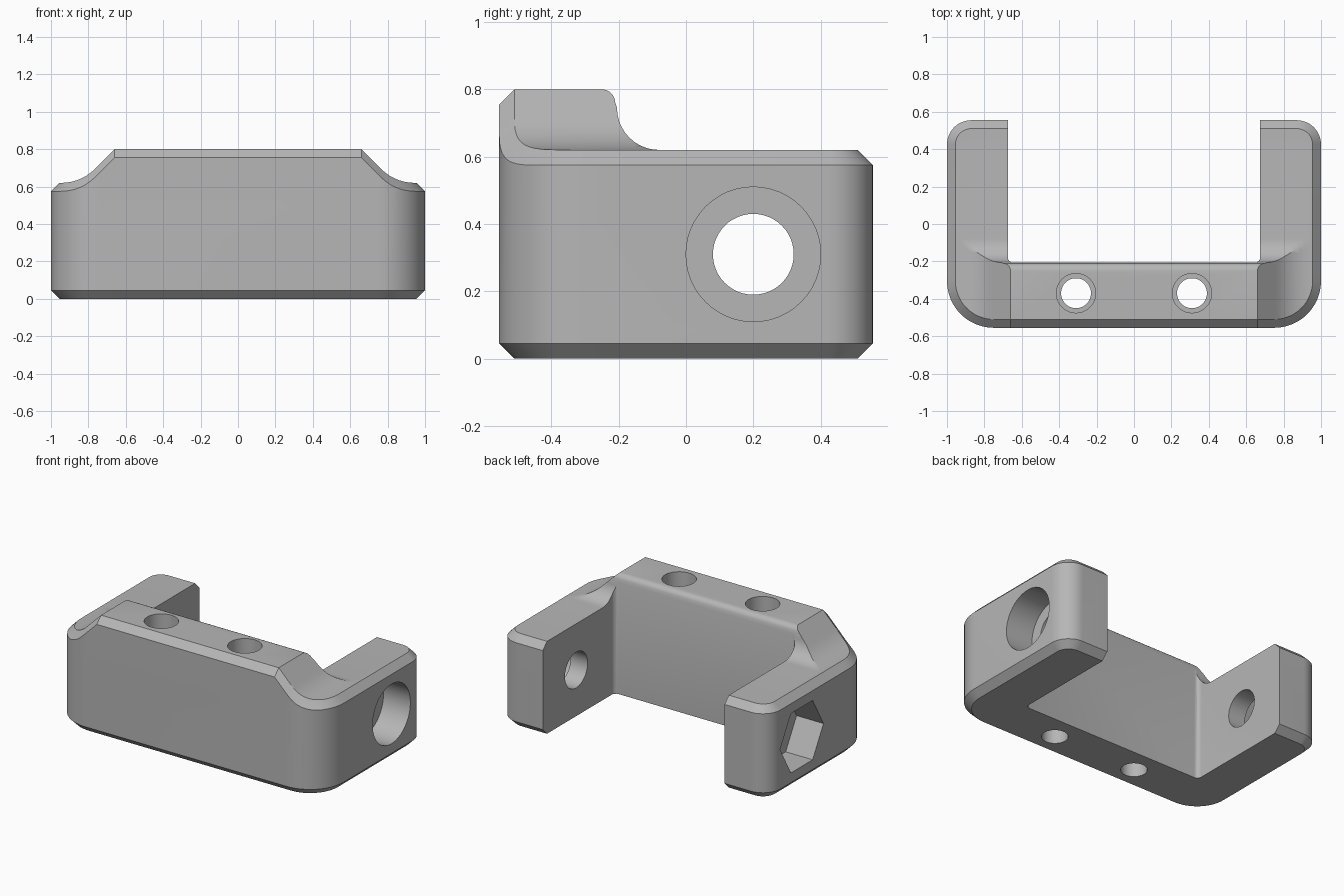
import bpy, bmesh, math
from mathutils import Vector

if "Cube" in bpy.data.objects:
    bpy.data.objects.remove(bpy.data.objects["Cube"], do_unlink=True)

HX, HY = 1.0, 0.555               # half width and half depth
R_FRONT, R_BACK = 0.25, 0.13      # plan corner radii
CH = 0.045                        # chamfer
ARM_Z, TOP_Z = 0.62, 0.8
WALL_Y, ARM_X = -0.207, 0.675     # inner faces of the front wall and arms

grey = bpy.data.materials.new("matte_grey")
grey.use_nodes = True
grey.diffuse_color = (0.47, 0.47, 0.47, 1)
grey.node_tree.nodes["Principled BSDF"].inputs["Base Color"].default_value = grey.diffuse_color


def make_object(name, bm):
    bmesh.ops.recalc_face_normals(bm, faces=bm.faces)
    mesh = bpy.data.meshes.new(name)
    bm.to_mesh(mesh)
    bm.free()
    mesh.materials.append(grey)
    ob = bpy.data.objects.new(name, mesh)
    bpy.context.collection.objects.link(ob)
    return ob


def arc(cx, cy, r, a0, a1, n=12):
    return [(cx + r * math.cos(math.radians(a0 + (a1 - a0) * i / n)),
             cy + r * math.sin(math.radians(a0 + (a1 - a0) * i / n))) for i in range(n + 1)]


def outline(inset):
    # rounded rectangle, moved inward by the inset
    pts = []
    for sx, sy, a in ((1, 1, 0), (-1, 1, 90), (-1, -1, 180), (1, -1, 270)):
        r = R_BACK if sy > 0 else R_FRONT
        pts += arc(sx * (HX - r), sy * (HY - r), r - inset, a, a + 90)
    return pts


def edge_distance(x, y):
    r = R_BACK if y > 0 else R_FRONT
    qx, qy = abs(x) - HX + r, abs(y) - HY + r
    return r - min(max(qx, qy), 0) - math.hypot(max(qx, 0), max(qy, 0))


# Top surface: sloped shoulders across x, filleted wall along y
def slope_x(z):
    r = 0.25
    if z >= ARM_Z + r * (1 - math.sqrt(0.5)):
        return 0.66 + TOP_Z - z
    foot = 0.84 + r * math.tan(math.pi / 8)
    return foot - math.sqrt(max(0, r * r - (ARM_Z + r - z) ** 2))


def wall_y(z):
    if z >= 0.76:
        return -0.25 + math.sqrt(max(0, 0.04 ** 2 - (z - 0.76) ** 2))
    return -0.08 - math.sqrt(max(0, 0.125 ** 2 - (0.745 - z) ** 2))


levels = [0.76 + 0.04 * math.cos(math.pi * i / 10) for i in range(6)]
levels += [0.745 - 0.125 * math.sin(math.pi * i / 20) for i in range(11)]
levels = sorted(levels, reverse=True)
knots_x = [slope_x(z) for z in levels]
knots_y = [wall_y(z) for z in levels]


def lookup(v, knots):
    if v <= knots[0]:
        return TOP_Z
    for i in range(len(knots) - 1):
        if v <= knots[i + 1]:
            t = (v - knots[i]) / max(knots[i + 1] - knots[i], 1e-6)
            return levels[i] + t * (levels[i + 1] - levels[i])
    return ARM_Z


def height(x, y):
    h = min(lookup(abs(x), knots_x), lookup(y, knots_y))
    return h - max(0, CH - edge_distance(x, y))


# Bracket body: stacked outlines with a shaped top
bm = bmesh.new()
rings = [[bm.verts.new((x, y, z)) for x, y in outline(inset)]
         for inset, z in ((CH, 0), (0, CH), (0, TOP_Z), (CH, TOP_Z))]
for a, b in zip(rings, rings[1:]):
    for i in range(len(a)):
        j = (i + 1) % len(a)
        bm.faces.new((a[i], a[j], b[j], b[i]))
bm.faces.new(rings[0][::-1])
bm.faces.new(rings[-1])


def top_faces():
    return [f for f in bm.faces if all(v.co.z > 0.5 for v in f.verts)]


cuts = [((0, k, 0), (0, 1, 0)) for k in knots_y]
cuts += [((s * k, 0, 0), (1, 0, 0)) for k in knots_x for s in (1, -1)]
for co, no in cuts:
    faces = top_faces()
    edges = {e for f in faces for e in f.edges}
    verts = {v for f in faces for v in f.verts}
    bmesh.ops.bisect_plane(bm, geom=faces + list(edges) + list(verts), dist=1e-5,
                           plane_co=co, plane_no=no)
top = top_faces()
for v in {v for f in top for v in f.verts}:
    v.co.z = height(v.co.x, v.co.y)
bmesh.ops.triangulate(bm, faces=top, quad_method='LONG_EDGE')
body = make_object("bracket_body", bm)


def cut_prism(name, pts, axis, lo, hi):
    # extrude a profile along x or z, and subtract it from the body
    bm = bmesh.new()
    place = (lambda p, t: (t, p[0], p[1])) if axis == 'x' else (lambda p, t: (p[0], p[1], t))
    a, b = ([bm.verts.new(place(p, t)) for p in pts] for t in (lo, hi))
    for i in range(len(pts)):
        j = (i + 1) % len(pts)
        bm.faces.new((a[i], a[j], b[j], b[i]))
    bm.faces.new(a[::-1])
    bm.faces.new(b)
    cutter = make_object(name, bm)
    cutter.hide_render = True
    mod = body.modifiers.new(name, 'BOOLEAN')
    mod.operation, mod.solver, mod.object = 'DIFFERENCE', 'EXACT', cutter
    bpy.context.view_layer.objects.active = body
    bpy.ops.object.modifier_apply(modifier=name)
    bpy.data.objects.remove(cutter, do_unlink=True)


def circle(cx, cy, r, n=48):
    return arc(cx, cy, r, 0, 360, n)[:-1]


# Open slot between the arms, with small inner fillets
f = 0.03
slot = [(ARM_X, 1), (-ARM_X, 1)]
slot += arc(-ARM_X + f, WALL_Y + f, f, 180, 270, 6)
slot += arc(ARM_X - f, WALL_Y + f, f, 270, 360, 6)
cut_prism("slot_cutter", slot, 'z', -1, 2)

# Counterbored vertical holes in the front wall
for x in (-0.31, 0.31):
    cut_prism("screw_hole_cutter", circle(x, -0.37, 0.08), 'z', -1, 2)
    cut_prism("screw_recess_cutter", circle(x, -0.37, 0.105), 'z', 0.5, 2)

# Cross hole through the arms, round recess on one side and hex on the other
cut_prism("cross_hole_cutter", circle(0.2, 0.31, 0.12), 'x', -2, 2)
cut_prism("round_recess_cutter", circle(0.2, 0.31, 0.2), 'x', HX - 0.2, 2)
cut_prism("hex_recess_cutter", circle(0.2, 0.31, 0.23, 6), 'x', -2, -HX + 0.2)

bpy.ops.object.select_all(action='DESELECT')
body.select_set(True)
bpy.context.view_layer.objects.active = body
bpy.ops.object.shade_smooth_by_angle(angle=math.radians(30))
